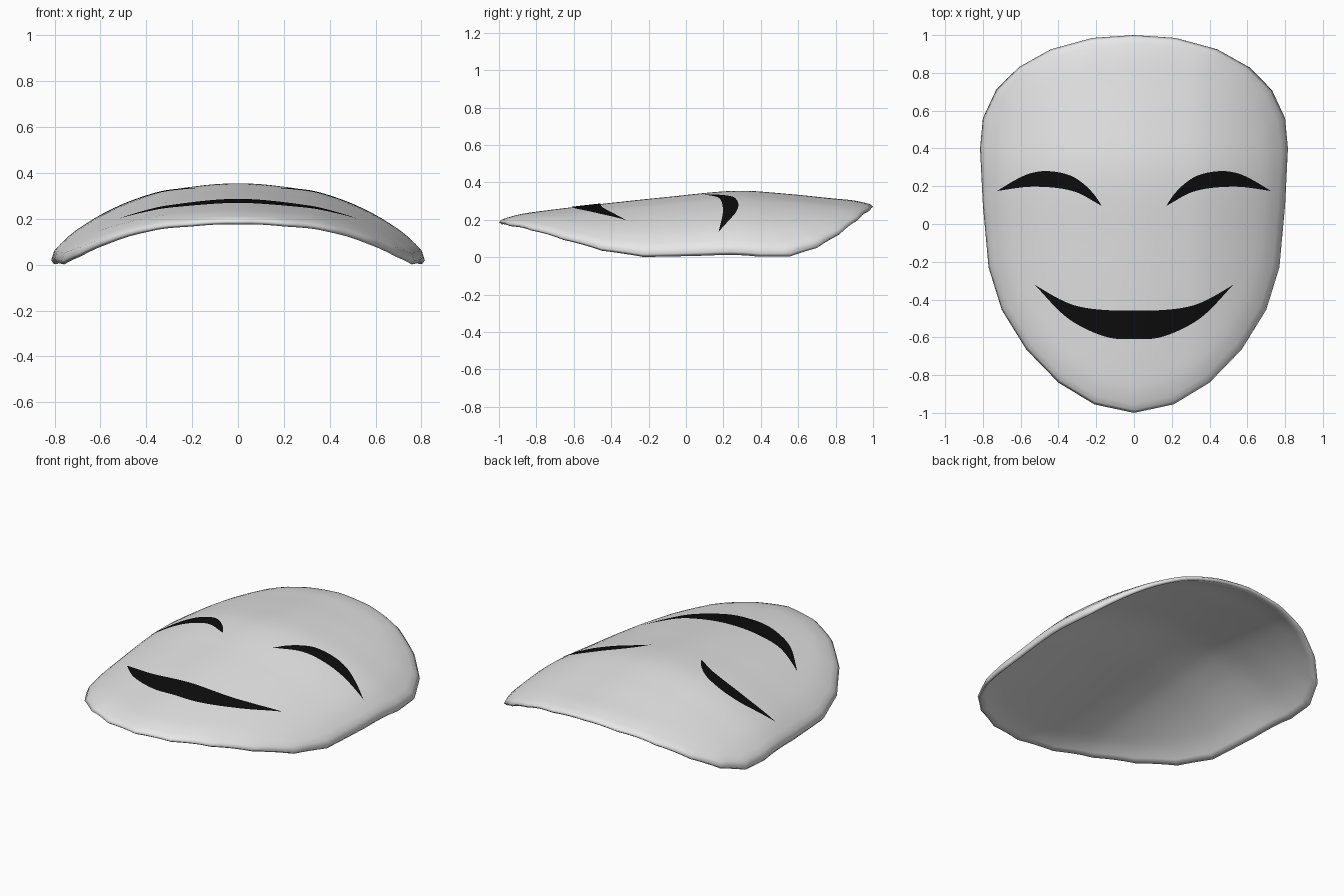
import bpy, bmesh, math
from mathutils import Vector

if "Cube" in bpy.data.objects:
    bpy.data.objects.remove(bpy.data.objects["Cube"])


def material(name, c):
    m = bpy.data.materials.new(name)
    m.diffuse_color = (c, c, c, 1)
    m.use_nodes = True
    m.node_tree.nodes["Principled BSDF"].inputs["Base Color"].default_value = m.diffuse_color
    return m


shell_mat = material("mask grey", 0.8)
black_mat = material("black paint", 0.004)


def curve(pts, v):
    """Smooth interpolation through (position, value) pairs."""
    v = min(max(v, pts[0][0]), pts[-1][0])
    i = 0
    while i < len(pts) - 2 and v > pts[i + 1][0]:
        i += 1

    def slope(k):
        a, b = pts[max(k - 1, 0)], pts[min(k + 1, len(pts) - 1)]
        return (b[1] - a[1]) / (b[0] - a[0])
    (x0, y0), (x1, y1) = pts[i], pts[i + 1]
    h = x1 - x0
    t = (v - x0) / h
    return ((2*t**3 - 3*t*t + 1)*y0 + (t**3 - 2*t*t + t)*h*slope(i)
            + (3*t*t - 2*t**3)*y1 + (t**3 - t*t)*h*slope(i + 1))


# Centre-line height along y, and fall-off towards the sides along |x|
RIDGE = [(-1, .215), (-.75, .25), (-.45, .285), (-.1, .322), (.27, .355),
         (.55, .338), (.8, .313), (1, .298)]
DROP = [(-.3, .03), (0, 0), (.3, .03), (.45, .073), (.58, .13),
        (.7, .2), (.8, .275), (.83, .3)]
# Right half of the outline, forehead to chin
HALF = [(0, 1), (.22, .985), (.44, .925), (.61, .83), (.73, .71), (.8, .56),
        (.815, .4), (.8, .1), (.77, -.23), (.7, -.455), (.57, -.665),
        (.4, -.84), (.21, -.955), (0, -1)]


def front_z(x, y):
    return curve(RIDGE, y) - curve(DROP, abs(x))


def back_z(x, y):
    return front_z(x, y) - .025 - .03 * (abs(x) / .8) ** 4


def roll(f):
    return .02 * max(0, (f - .85) / .15) ** 2


corners = HALF + [(-x, y) for x, y in HALF[-2:0:-1]]
outline = []
for i, a in enumerate(corners):
    b = corners[(i + 1) % len(corners)]
    for k in range(4):
        outline.append(Vector(a).lerp(Vector(b), k / 4))


def finish(name, bm, mat):
    bmesh.ops.recalc_face_normals(bm, faces=bm.faces)
    me = bpy.data.meshes.new(name)
    bm.to_mesh(me)
    bm.free()
    me.materials.append(mat)
    for p in me.polygons:
        p.use_smooth = True
    ob = bpy.data.objects.new(name, me)
    bpy.context.collection.objects.link(ob)
    return ob


# Mask shell: rings out over the front, round the rim, back in underneath
bm = bmesh.new()
steps = [i / 22 for i in range(1, 22)] + [.985]


def ring(f, zfun):
    vs = []
    for p in outline:
        x, y = p * f
        vs.append(bm.verts.new((x, y, max(0, zfun(x, y)))))
    return vs


rings = [ring(f, lambda x, y: front_z(x, y) - roll(f)) for f in steps]
rings.append(ring(1, lambda x, y: (front_z(x, y) + back_z(x, y)) / 2 - .016))
rings += [ring(f, lambda x, y: back_z(x, y) - roll(f)) for f in reversed(steps)]
n = len(outline)
for a, b in zip(rings, rings[1:]):
    for i in range(n):
        j = (i + 1) % n
        bm.faces.new((a[i], a[j], b[j], b[i]))
for r, zf in ((rings[0], front_z), (rings[-1], back_z)):
    c = bm.verts.new((0, 0, zf(0, 0)))
    for i in range(n):
        bm.faces.new((r[i], r[(i + 1) % n], c))
finish("mask_shell", bm, shell_mat)


# Painted features: thin plates following the front surface
def painted(name, upper, lower, side=1):
    bm = bmesh.new()
    x0, x1 = upper[0][0], upper[-1][0]
    cols, rows = 40, 4
    grid = []
    for i in range(cols + 1):
        x = x0 + (x1 - x0) * i / cols
        lo, hi = curve(lower, x), curve(upper, x)
        col = []
        for k in range(rows + 1):
            y = lo + (hi - lo) * k / rows
            col.append(bm.verts.new((side * x, y, front_z(x, y) + .003)))
        grid.append(col)
    for a, b in zip(grid, grid[1:]):
        for k in range(rows):
            q = (a[k], b[k], b[k + 1], a[k + 1])
            bm.faces.new(q if side > 0 else q[::-1])
    bmesh.ops.remove_doubles(bm, verts=bm.verts, dist=1e-5)
    ob = finish(name, bm, black_mat)
    if ob.data.polygons[len(ob.data.polygons) // 2].normal.z < 0:
        ob.data.flip_normals()


EYE_TOP = [(.17, .095), (.21, .155), (.27, .215), (.34, .258), (.455, .28),
           (.55, .268), (.63, .232), (.725, .175)]
EYE_LOW = [(.17, .095), (.21, .118), (.285, .16), (.36, .183), (.455, .195),
           (.57, .196), (.725, .175)]
for side, label in ((1, "right"), (-1, "left")):
    painted("eye_" + label, EYE_TOP, EYE_LOW, side)


def mirrored(pts):
    return [(-x, y) for x, y in pts[:0:-1]] + pts


painted("smile",
        mirrored([(0, -.458), (.16, -.455), (.3, -.435), (.4, -.395), (.525, -.322)]),
        mirrored([(0, -.61), (.13, -.602), (.27, -.548), (.38, -.475), (.525, -.322)]))
